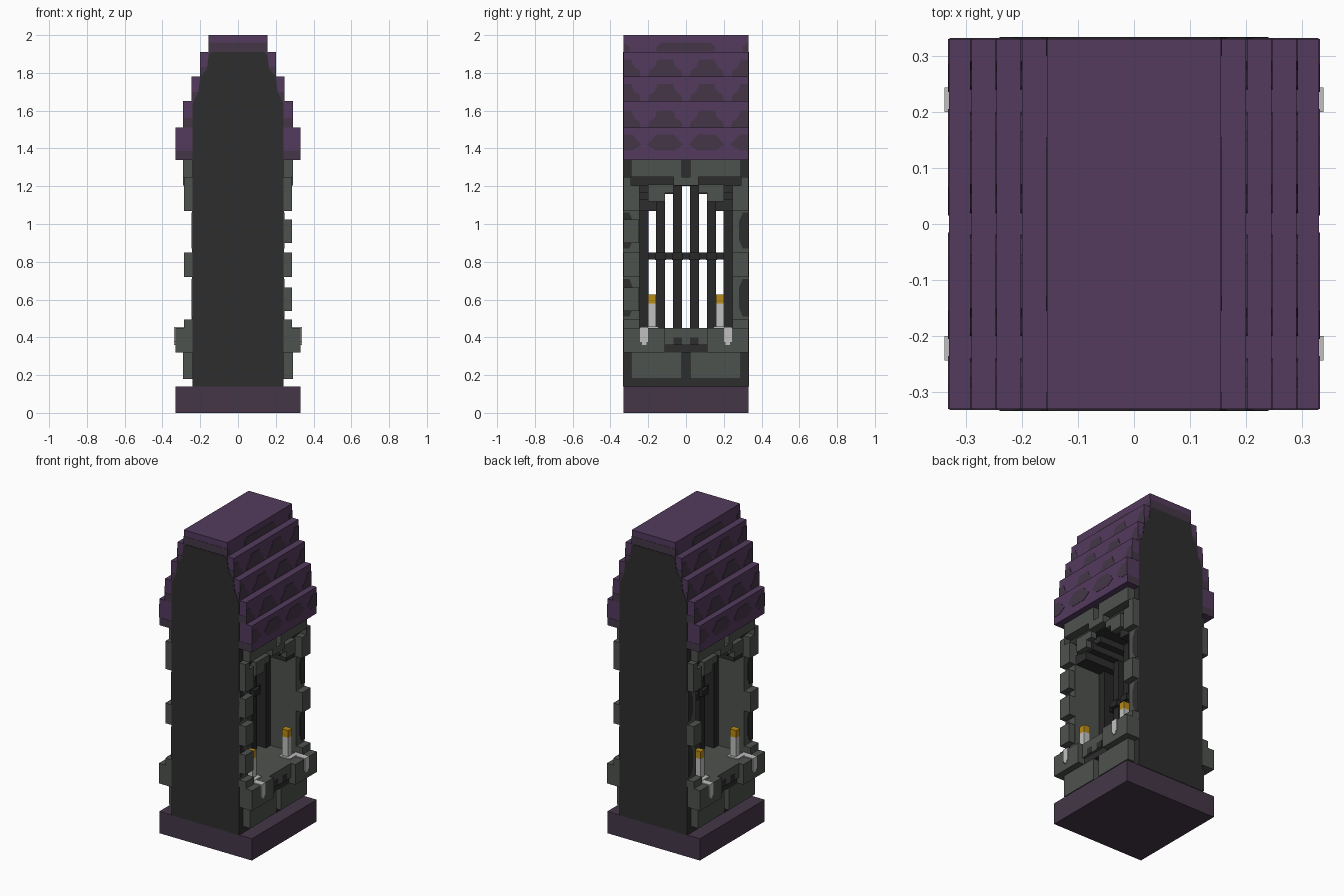
import bpy, bmesh, math

old = bpy.data.objects.get("Cube")
if old:
    bpy.data.objects.remove(old, do_unlink=True)


def material(name, r, g, b):
    m = bpy.data.materials.new(name)
    m.use_nodes = True
    m.diffuse_color = (r, g, b, 1)
    bsdf = m.node_tree.nodes["Principled BSDF"]
    bsdf.inputs["Base Color"].default_value = (r, g, b, 1)
    bsdf.inputs["Roughness"].default_value = 0.9
    return m


PURPLE = material("purple tile", 0.087, 0.043, 0.112)
DARK_PURPLE = material("dark purple", 0.058, 0.037, 0.065)
DARK = material("dark wall", 0.027, 0.027, 0.027)
STONE = material("grey stone", 0.076, 0.085, 0.077)
IRON = material("black iron", 0.021, 0.021, 0.022)
WAX = material("pale wax", 0.53, 0.53, 0.53)
FLAME = material("gold flame", 0.48, 0.26, 0.008)


def finish(name, bm, mat):
    bmesh.ops.recalc_face_normals(bm, faces=bm.faces)
    me = bpy.data.meshes.new(name)
    bm.to_mesh(me)
    bm.free()
    me.materials.append(mat)
    ob = bpy.data.objects.new(name, me)
    bpy.context.collection.objects.link(ob)
    return ob


def boxes(name, mat, items):
    """One object from boxes given as (x0, x1, y0, y1, z0, z1)."""
    bm = bmesh.new()
    for x0, x1, y0, y1, z0, z1 in items:
        vs = bmesh.ops.create_cube(bm, size=1)["verts"]
        for v in vs:
            v.co.x = x1 if v.co.x > 0 else x0
            v.co.y = y1 if v.co.y > 0 else y0
            v.co.z = z1 if v.co.z > 0 else z0
    return finish(name, bm, mat)


def four(items):
    """Repeat boxes on both long sides and both ends."""
    out = []
    for x0, x1, y0, y1, z0, z1 in items:
        for sx in (1, -1):
            for sy in (1, -1):
                a, b = sorted((sx * x0, sx * x1))
                c, d = sorted((sy * y0, sy * y1))
                out.append((a, b, c, d, z0, z1))
    return out


def prism(name, mat, polys, axis):
    """Extrude flat outlines: each is (points, start, end) along the axis."""
    bm = bmesh.new()
    for pts, a, b in polys:
        place = (lambda p, t: (p[0], t, p[1])) if axis == "y" else (lambda p, t: (t, p[0], p[1]))
        lo = [bm.verts.new(place(p, a)) for p in pts]
        hi = [bm.verts.new(place(p, b)) for p in pts]
        bm.faces.new(lo)
        bm.faces.new(hi[::-1])
        n = len(pts)
        for i in range(n):
            bm.faces.new((lo[i], lo[(i + 1) % n], hi[(i + 1) % n], hi[i]))
    return finish(name, bm, mat)


W = 0.33

# Plinth
boxes("base_plinth", DARK_PURPLE, [(-W, W, -W, W, 0, 0.14)])

# Dark end walls with a shouldered top, running up over the roof ends
half = [(0.24, 0.14), (0.24, 1.64), (0.21, 1.70), (0.20, 1.78),
        (0.165, 1.82), (0.155, 1.90), (0.14, 1.91)]
outline = half + [(-x, z) for x, z in reversed(half)]
prism("end_walls", DARK, [(outline, -0.333, -0.25), (outline, 0.25, 0.333)], "y")

# Solid core below and above the opening, with the stepped arch
boxes("wall_core", DARK, [(-0.24, 0.24, -0.26, 0.26, 0.14, 0.36),
                          (-0.24, 0.24, -0.26, 0.26, 1.20, 1.40)])
boxes("arch_steps", DARK, four([(0, 0.20, 0.065, 0.26, 1.16, 1.21),
                                (0, 0.22, 0.11, 0.26, 1.12, 1.17),
                                (0, 0.235, 0.155, 0.26, 1.07, 1.13)]))
boxes("opening_floor", STONE, [(-0.22, 0.22, -0.25, 0.25, 0.36, 0.45)])

# Grey jambs beside the opening
boxes("jambs", STONE, four([(0, 0.243, 0.245, 0.331, 0.45, 1.07)]))

# Stepped roof
steps = [(0.33, 1.34, 1.51), (0.29, 1.51, 1.65), (0.245, 1.65, 1.78),
         (0.20, 1.78, 1.91), (0.155, 1.91, 2.0)]
boxes("roof_steps", PURPLE, [(-w, w, -W, W, z0, z1) for w, z0, z1 in steps])

# Dark scalloped tile marks on the roof sides
hump = [(-0.09, 0), (0.09, 0), (0.085, 0.03), (0.055, 0.05),
        (0.04, 0.09), (-0.04, 0.09), (-0.055, 0.05), (-0.085, 0.03)]
low_hump = [(-0.05, 0), (0.05, 0), (0.095, 0.03), (0.045, 0.085),
            (-0.045, 0.085), (-0.095, 0.03)]
marks = []
for i, (w, z0, z1) in enumerate(steps[:4]):
    shape, lift = (low_hump, 0.05) if i == 0 else (hump, 0.002)
    for yc in (-0.33, -0.11, 0.11, 0.33):
        pts = [(max(-W, min(W, yc + y)), z0 + lift + z) for y, z in shape]
        pts = [p for k, p in enumerate(pts) if p not in pts[:k]]
        for s in (1, -1):
            marks.append((pts, s * (w - 0.003), s * (w + 0.002)))
ridge = [(-0.155, 1.912), (0.155, 1.912), (0.155, 1.94), (0.13, 1.96), (-0.13, 1.96), (-0.155, 1.94)]
for s in (1, -1):
    marks.append((ridge, s * 0.152, s * 0.157))
    for e in (1, -1):
        corner = [(e * W, 1.912), (e * 0.30, 1.912), (e * 0.30, 1.94), (e * W, 1.96)]
        marks.append((corner, s * 0.152, s * 0.157))
prism("roof_scallops", DARK_PURPLE, marks, "x")

# Dark lower bands on the roof ends
bands = []
for w, z0, z1 in steps:
    for s in (1, -1):
        a, b = sorted((s * 0.328, s * 0.3315))
        bands.append((-w + 0.001, w - 0.001, a, b, z0 + 0.001, z0 + 0.05))
boxes("roof_end_bands", DARK_PURPLE, bands)

# Lintel stones above the opening
boxes("lintel_stones", STONE, four([
    (0.23, 0.29, 0.022, 0.29, 1.25, 1.34),
    (0.23, 0.285, 0.245, W, 1.07, 1.205),
    (0.23, 0.285, 0.29, W, 1.20, 1.25),
    (0.23, 0.27, 0.065, 0.20, 1.165, 1.21),
    (0.23, 0.27, 0.11, 0.20, 1.12, 1.17),
    (0.23, 0.29, 0, 0.065, 1.205, 1.25)]))

# Quoin stones down the corners
quoins = four([(0.23, 0.287, 0.245, W, 0.72, 0.85),
               (0.23, 0.287, 0.245, W, 0.44, 0.495)])
quoins += [(0.23, 0.285, -W, -0.25, z, z + 0.125) for z in (0.54, 0.90)]
boxes("corner_stones", STONE, quoins)

# Dark worn patches at the outer edge of the jambs
worn = []
for z0, z1 in ((0.51, 0.71), (0.87, 1.06)):
    for sy in (1, -1):
        pts = [(sy * 0.33, z0), (sy * 0.30, z0), (sy * 0.28, z0 + 0.05),
               (sy * 0.28, z1 - 0.05), (sy * 0.30, z1), (sy * 0.33, z1)]
        for sx in (1, -1):
            worn.append((pts, sx * 0.240, sx * 0.246))
prism("worn_patches", DARK, worn, "x")

# Sill and the course beneath it
boxes("sill_stones", STONE, four([(0.20, 0.332, 0.11, W, 0.32, 0.45),
                                  (0.20, 0.30, 0, 0.11, 0.36, 0.45),
                                  (0.23, 0.29, 0.022, 0.29, 0.18, 0.32)]))
boxes("sill_notches", DARK, four([(0.23, 0.285, 0, 0.11, 0.32, 0.36),
                                  (0.295, 0.303, 0.022, 0.066, 0.36, 0.40)]))

# Iron grille: uprights, crossbar, collars
ys = (-0.135, -0.045, 0.045, 0.135)
grille = [(-0.023, 0.023, y - 0.023, y + 0.023, 0.44, 1.21) for y in ys]
grille += [(-0.045, 0.045, y - 0.03, y + 0.03, 0.81, 0.85) for y in ys]
grille += [(-0.02, 0.02, -0.245, 0.245, 0.812, 0.848)]
grille += [(-0.06, 0.06, s * 0.222 - 0.023, s * 0.222 + 0.024, 0.44, 1.08) for s in (1, -1)]
boxes("window_grille", IRON, grille)

# Candles, wax runs and flames on the sills
boxes("candles", WAX, four([(0.20, 0.245, 0.16, 0.20, 0.45, 0.58),
                            (0.19, 0.27, 0.145, 0.215, 0.447, 0.458),
                            (0.24, 0.337, 0.20, 0.243, 0.447, 0.456),
                            (0.325, 0.338, 0.20, 0.243, 0.375, 0.456),
                            (0.325, 0.338, 0.21, 0.233, 0.36, 0.38)]))
boxes("candle_flames", FLAME, four([(0.20, 0.245, 0.16, 0.20, 0.58, 0.627)]))
